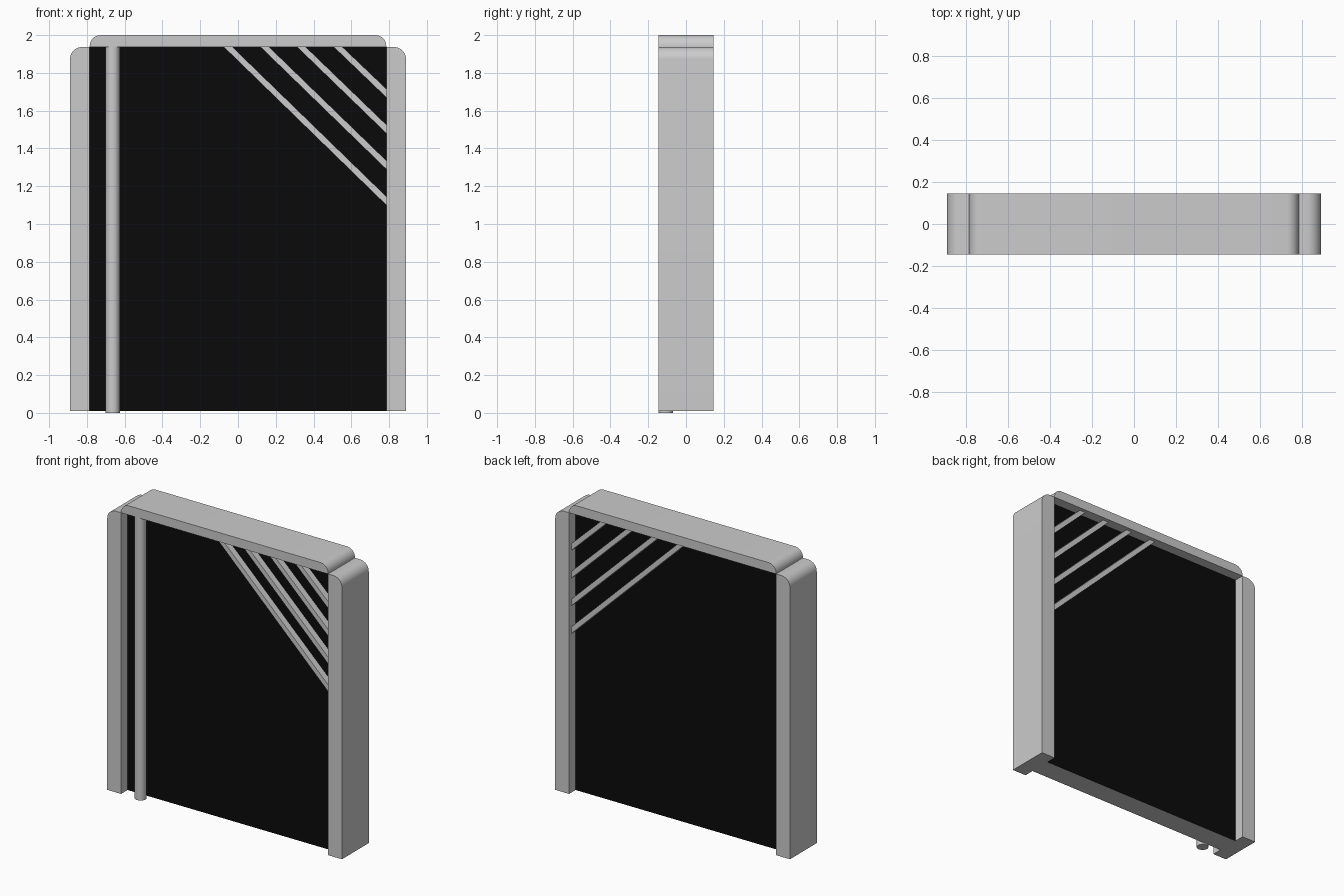
import bpy, bmesh, math

if "Cube" in bpy.data.objects:
    bpy.data.objects.remove(bpy.data.objects["Cube"])

IN_X, OUT_X = 0.785, 0.89      # opening half width, overall half width
Z0, Z1, TOP = 0.01, 1.937, 2.0
DEPTH, CORE = 0.145, 0.075     # half depths of frame and door panel


def add_object(name, bm):
    bmesh.ops.recalc_face_normals(bm, faces=bm.faces)
    mesh = bpy.data.meshes.new(name)
    bm.to_mesh(mesh)
    bm.free()
    ob = bpy.data.objects.new(name, mesh)
    bpy.context.collection.objects.link(ob)
    return ob


def smooth(ob):
    bpy.ops.object.select_all(action='DESELECT')
    ob.select_set(True)
    bpy.context.view_layer.objects.active = ob
    bpy.ops.object.shade_smooth_by_angle(angle=math.radians(30))


def extrude_profile(name, points, half, caps=True):
    """Extrude an x-z outline symmetrically along y."""
    bm = bmesh.new()
    a = [bm.verts.new((x, -half, z)) for x, z in points]
    b = [bm.verts.new((x, half, z)) for x, z in points]
    n = len(points)
    for i in range(n):
        j = (i + 1) % n
        bm.faces.new((a[i], a[j], b[j], b[i]))
    if caps:
        bm.faces.new(a)
        bm.faces.new(b[::-1])
    return add_object(name, bm)


def arc(cx, cz, r, start, end, steps=10):
    angles = [math.radians(start + (end - start) * i / steps) for i in range(steps + 1)]
    return [(cx + r * math.cos(t), cz + r * math.sin(t)) for t in angles]


# Side posts with a rounded outer top corner
r = 0.065
post = [(IN_X, Z0), (OUT_X, Z0)] + arc(OUT_X - r, Z1 - r, r, 0, 90) + [(IN_X, Z1)]
for side, s in (("left", -1), ("right", 1)):
    smooth(extrude_profile(side + "_post", [(s * x, z) for x, z in post], DEPTH))

# Top rail with rounded ends
r = 0.058
rail = ([(-IN_X, Z1), (IN_X, Z1)] + arc(IN_X - r, TOP - r, r, 0, 90)
        + arc(-IN_X + r, TOP - r, r, 90, 180))
smooth(extrude_profile("top_rail", rail, DEPTH))

# Grey edge band of the door panel
outline = [(-IN_X, Z0), (IN_X, Z0), (IN_X, Z1), (-IN_X, Z1)]
extrude_profile("door_edge", outline, CORE, caps=False)

# Black panes closing the panel front and back
black = bpy.data.materials.new("black_pane")
black.diffuse_color = (0.003, 0.003, 0.003, 1)
black.use_nodes = True
black.node_tree.nodes["Principled BSDF"].inputs["Base Color"].default_value = black.diffuse_color
for name, y, order in (("front_pane", -CORE, 1), ("back_pane", CORE, -1)):
    mesh = bpy.data.meshes.new(name)
    mesh.from_pydata([(x, y, z) for x, z in outline[::order]], [], [(0, 1, 2, 3)])
    mesh.materials.append(black)
    bpy.context.collection.objects.link(bpy.data.objects.new(name, mesh))

# Diagonal bars across the upper corner, raised on both faces
for i in range(4):
    x, z, w = -0.075 + 0.194 * i, 1.10 + 0.19 * i, 0.046
    bar = [(x, Z1), (IN_X, z), (IN_X, z + w), (x + w, Z1)]
    extrude_profile("diagonal_bar_%d" % (i + 1), bar, 0.12)

# Tall round handle on the front
bpy.ops.mesh.primitive_cylinder_add(vertices=32, radius=0.0375, depth=Z1,
                                    location=(-0.663, -0.1075, Z1 / 2))
handle = bpy.context.object
handle.name = "handle"
smooth(handle)
